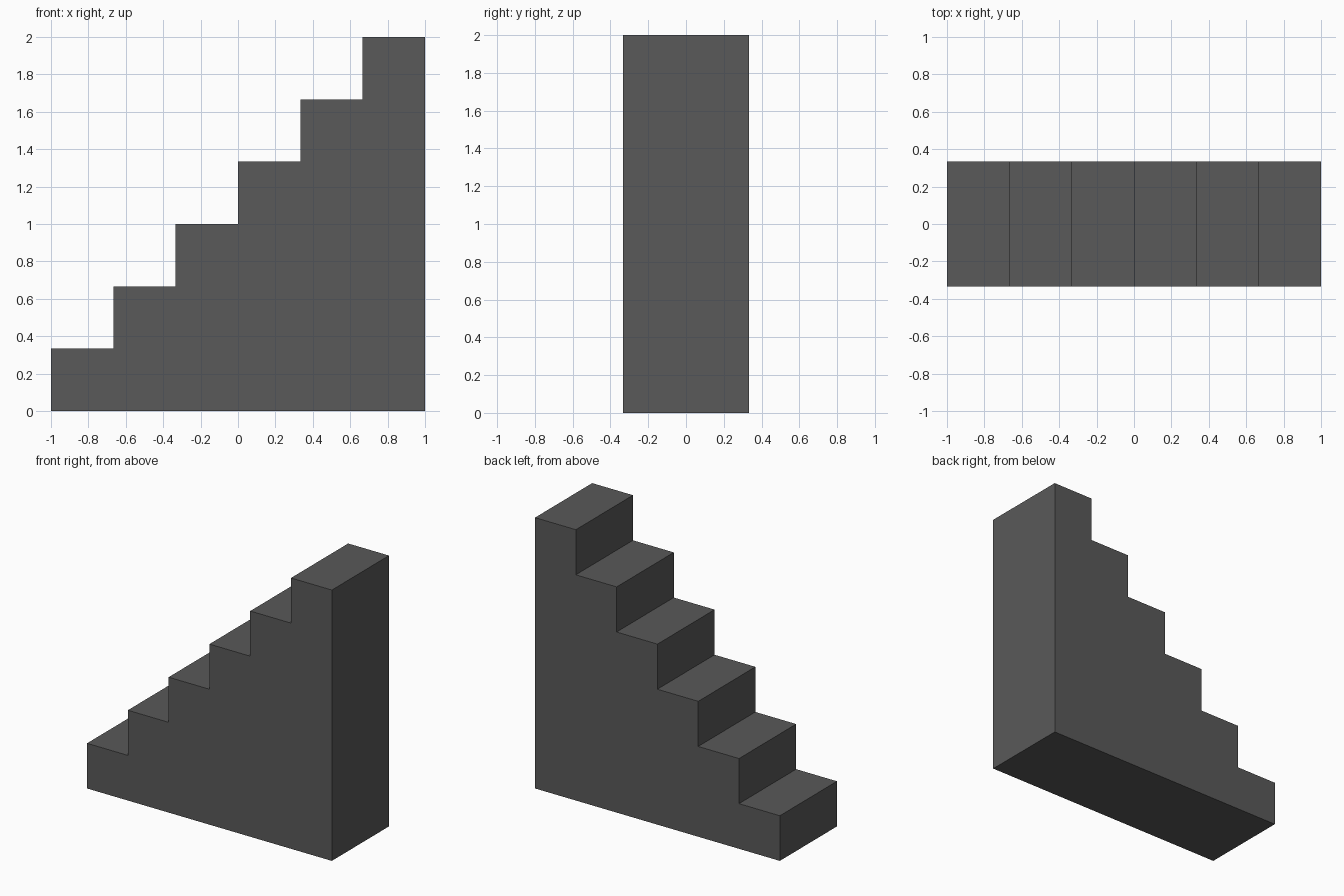
import bpy
import bmesh

if "Cube" in bpy.data.objects:
    bpy.data.objects.remove(bpy.data.objects["Cube"])

STEPS = 6
SIZE = 2.0
STEP = SIZE / STEPS
HALF_WIDTH = 1 / 3

# Single dark grey finish
grey = bpy.data.materials.new("dark_grey")
grey.diffuse_color = (0.1, 0.1, 0.1, 1)
grey.use_nodes = True
grey.node_tree.nodes["Principled BSDF"].inputs["Base Color"].default_value = grey.diffuse_color

# Stepped side profile: base corners, then down the treads from the top
profile = [(-1, 0), (1, 0)]
for i in reversed(range(STEPS)):
    height = (i + 1) * STEP
    profile += [(-1 + (i + 1) * STEP, height), (-1 + i * STEP, height)]

# Solid staircase: profile extruded across its width
bm = bmesh.new()
side = bm.faces.new([bm.verts.new((x, -HALF_WIDTH, z)) for x, z in profile])
extruded = bmesh.ops.extrude_face_region(bm, geom=[side], use_keep_orig=True)
new_verts = [g for g in extruded["geom"] if isinstance(g, bmesh.types.BMVert)]
bmesh.ops.translate(bm, verts=new_verts, vec=(0, 2 * HALF_WIDTH, 0))
bmesh.ops.recalc_face_normals(bm, faces=bm.faces)

mesh = bpy.data.meshes.new("staircase")
bm.to_mesh(mesh)
bm.free()
mesh.materials.append(grey)
staircase = bpy.data.objects.new("staircase", mesh)
bpy.context.collection.objects.link(staircase)
